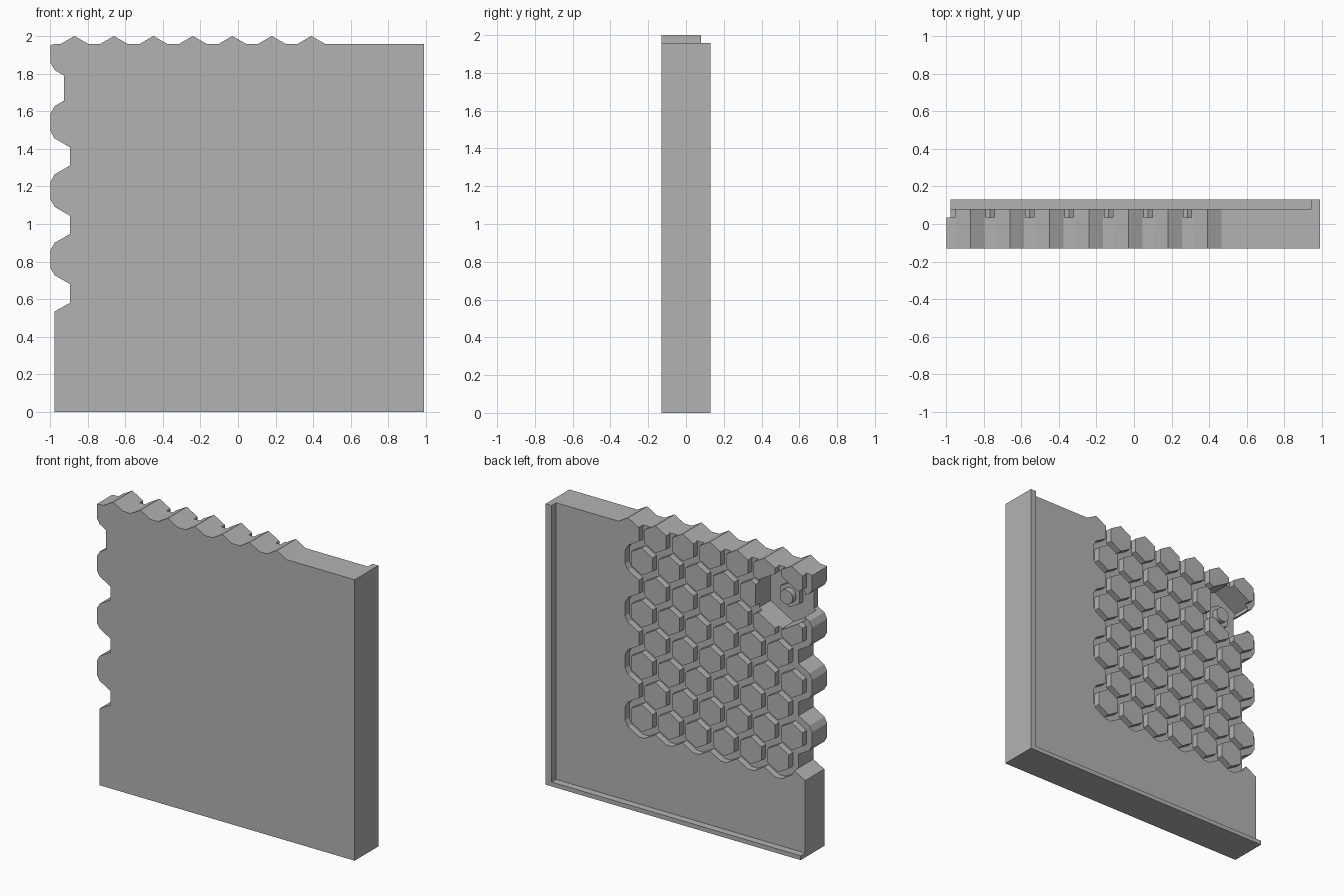
import bpy, bmesh, math

if "Cube" in bpy.data.objects:
    bpy.data.objects.remove(bpy.data.objects["Cube"], do_unlink=True)

# Main dimensions
PITCH = 0.21                      # spacing of the hexagon tiles
ROW = PITCH * math.sqrt(3) / 2
TILE = 0.0825                     # half width of a tile
GAP = 0.045                       # groove width
FRONT, FLOOR, BACK, RIM = -0.13, 0.035, 0.08, 0.13
TOP, Z0, X0 = 1.957, 1.905, -0.87
LEFT, RIGHT = -0.975, 0.99

grey = bpy.data.materials.new("plain grey")
grey.use_nodes = True
grey.diffuse_color = (0.45, 0.45, 0.45, 1)
grey.node_tree.nodes["Principled BSDF"].inputs["Base Color"].default_value = (0.45, 0.45, 0.45, 1)


def hexagon(cx, cz, half):
    """Pointed-top hexagon in the x-z plane."""
    r = half * 2 / math.sqrt(3)
    return [(cx + r * math.cos(a), cz + r * math.sin(a))
            for a in (math.radians(30 + 60 * i) for i in range(6))]


def grown(cx, cz):
    """Tile outline offset by the groove width, with bevelled corners."""
    pts = []
    for i, (x, z) in enumerate(hexagon(cx, cz, TILE)):
        for turn in (0, 60):
            a = math.radians(60 * i + turn)
            pts.append((x + GAP * math.cos(a), z + GAP * math.sin(a)))
    return pts


def prisms(name, parts):
    """One mesh object from several (outline, y start, y end) prisms."""
    bm = bmesh.new()
    for outline, y0, y1 in parts:
        a = [bm.verts.new((x, y0, z)) for x, z in outline]
        b = [bm.verts.new((x, y1, z)) for x, z in outline]
        bm.faces.new(a)
        bm.faces.new(b[::-1])
        for i in range(len(a)):
            j = (i + 1) % len(a)
            bm.faces.new((a[j], a[i], b[i], b[j]))
    bmesh.ops.recalc_face_normals(bm, faces=bm.faces)
    mesh = bpy.data.meshes.new(name)
    bm.to_mesh(mesh)
    bm.free()
    mesh.materials.append(grey)
    obj = bpy.data.objects.new(name, mesh)
    bpy.context.collection.objects.link(obj)
    return obj


def combine(obj, other, operation):
    """Apply a boolean and discard the second object."""
    mod = obj.modifiers.new("combine", "BOOLEAN")
    mod.object, mod.operation, mod.solver = other, operation, "EXACT"
    mod.use_self = True
    deps = bpy.context.evaluated_depsgraph_get()
    mesh = bpy.data.meshes.new_from_object(obj.evaluated_get(deps))
    obj.modifiers.clear()
    obj.data = mesh
    bpy.data.objects.remove(other, do_unlink=True)


def box(x0, z0, x1, z1):
    return [(x0, z0), (x1, z0), (x1, z1), (x0, z1)]


# Tile centres, every second row shifted by half a pitch
centres = [(X0 + PITCH * (c + (r % 2) / 2), Z0 - ROW * r, r, c)
           for r in range(8) for c in range(6)]
px, pz = X0 + PITCH / 2, Z0 - ROW          # pocket centre

# Panel with a scalloped side edge
panel = prisms("panel", [([(LEFT, 0), (RIGHT, 0), (RIGHT, TOP), (-0.85, TOP),
                           (-0.85, 0.605), (LEFT, 0.535)], FRONT, BACK)])
lumps = [([(x, min(z, TOP)) for x, z in grown(cx, cz)], FRONT, BACK)
         for cx, cz, r, c in centres if c == 0]
lumps.append((hexagon(px, pz, 0.16), FRONT, FLOOR))
combine(panel, prisms("lumps", lumps), "UNION")

# Groove network sunk into the back
combine(panel, prisms("groove_cutter", [(grown(cx, cz), FLOOR, 0.2)
                                        for cx, cz, r, c in centres]), "DIFFERENCE")

# Raised tiles; the top row runs the full depth and forms the peaks
tiles = [(hexagon(cx, cz, TILE), FRONT if r == 0 else FLOOR - 0.01, BACK)
         for cx, cz, r, c in centres if (r, c) != (1, 0)]
tiles.append((hexagon(X0 + 6 * PITCH, Z0, TILE), FRONT, BACK))
hex_tiles = prisms("hex_tiles", tiles)

# Hexagonal pocket near the upper corner
POCKET = -0.09
for target in (panel, hex_tiles):
    combine(target, prisms("pocket_cutter", [(hexagon(px, pz, 0.175), POCKET, 0.2)]), "DIFFERENCE")

# Pocket fitting: hexagonal pad and round peg
prisms("pocket_pad", [(hexagon(px, pz, 0.075), POCKET - 0.01, -0.05)])
peg = [(px + 0.05 * math.cos(math.tau * i / 20), pz + 0.05 * math.sin(math.tau * i / 20))
       for i in range(20)]
prisms("pocket_peg", [(peg, POCKET - 0.01, -0.01)])

# Lips along the bottom and the plain side
prisms("bottom_lip", [(box(LEFT, 0, RIGHT, 0.03), BACK - 0.01, RIM)])
prisms("side_lip", [(box(0.945, 0, RIGHT, TOP), BACK - 0.01, RIM)])
